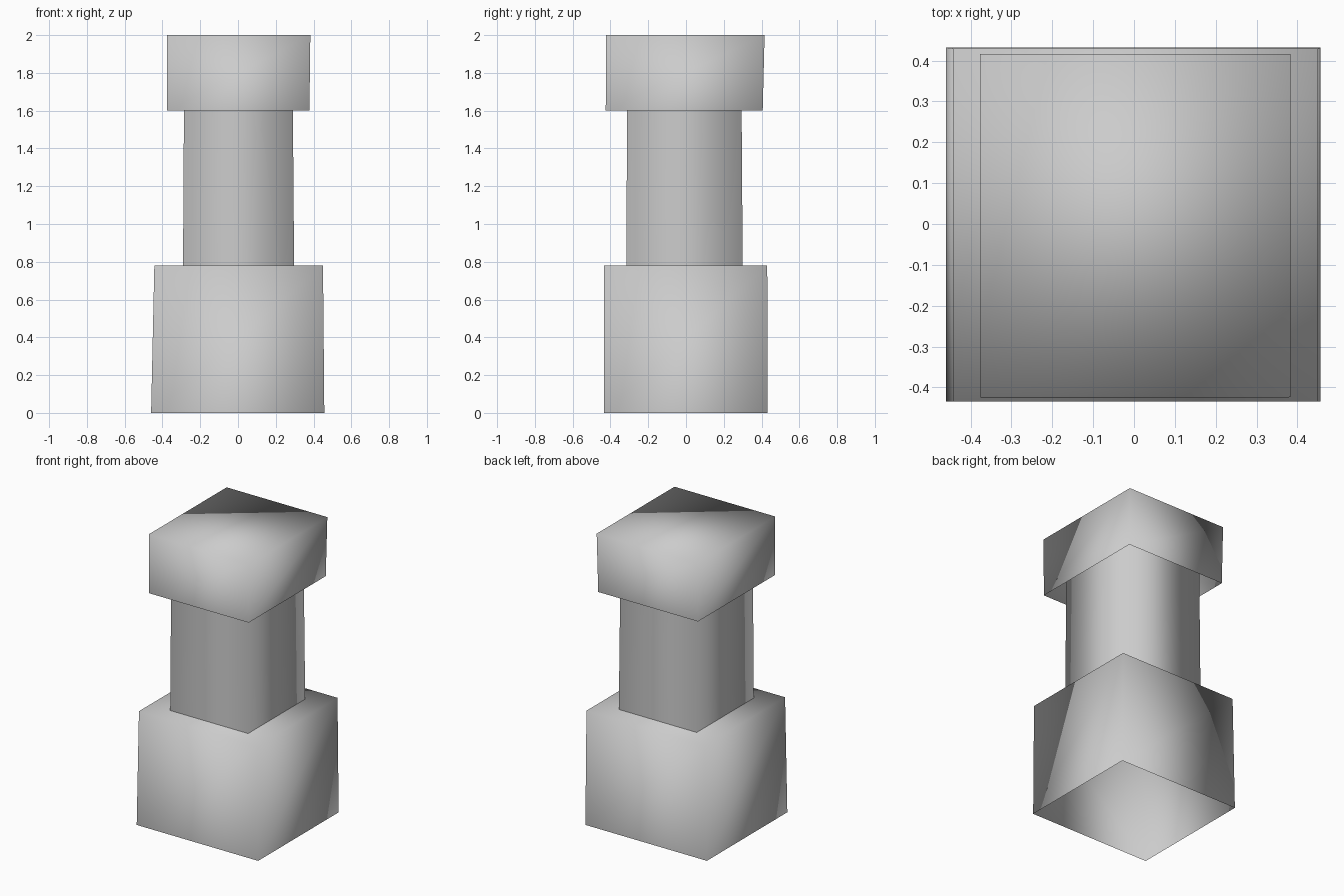
import bpy
import bmesh

cube = bpy.data.objects.get("Cube")
if cube:
    bpy.data.objects.remove(cube)

grey = bpy.data.materials.new("plain grey")
grey.use_nodes = True
colour = (0.6, 0.6, 0.6, 1)
grey.diffuse_color = colour
grey.node_tree.nodes["Principled BSDF"].inputs["Base Color"].default_value = colour


def block(name, bottom, top, capped):
    """Four softly shaded walls between two rectangles (x0, x1, y0, y1, z), open below."""
    bm = bmesh.new()
    rings = []
    for x0, x1, y0, y1, z in (bottom, top):
        corners = ((x0, y0), (x1, y0), (x1, y1), (x0, y1))
        rings.append([bm.verts.new((x, y, z)) for x, y in corners])
    low, high = rings
    for i in range(4):
        j = (i + 1) % 4
        bm.faces.new((low[i], low[j], high[j], high[i]))
    if capped:
        bm.faces.new(high)
    for face in bm.faces:
        face.smooth = True
    mesh = bpy.data.meshes.new(name)
    bm.to_mesh(mesh)
    bm.free()
    mesh.materials.append(grey)
    obj = bpy.data.objects.new(name, mesh)
    bpy.context.collection.objects.link(obj)
    return obj


# Wide foot, hollow underneath
block("base", (-0.46, 0.457, -0.435, 0.432, 0), (-0.443, 0.45, -0.435, 0.43, 0.78), True)

# Open square shaft running up into the cap
block("shaft", (-0.291, 0.297, -0.315, 0.3, 0.78), (-0.285, 0.289, -0.312, 0.293, 1.8), False)

# Head block, hollow underneath
block("cap", (-0.375, 0.378, -0.425, 0.406, 1.6), (-0.377, 0.383, -0.423, 0.416, 2), True)
